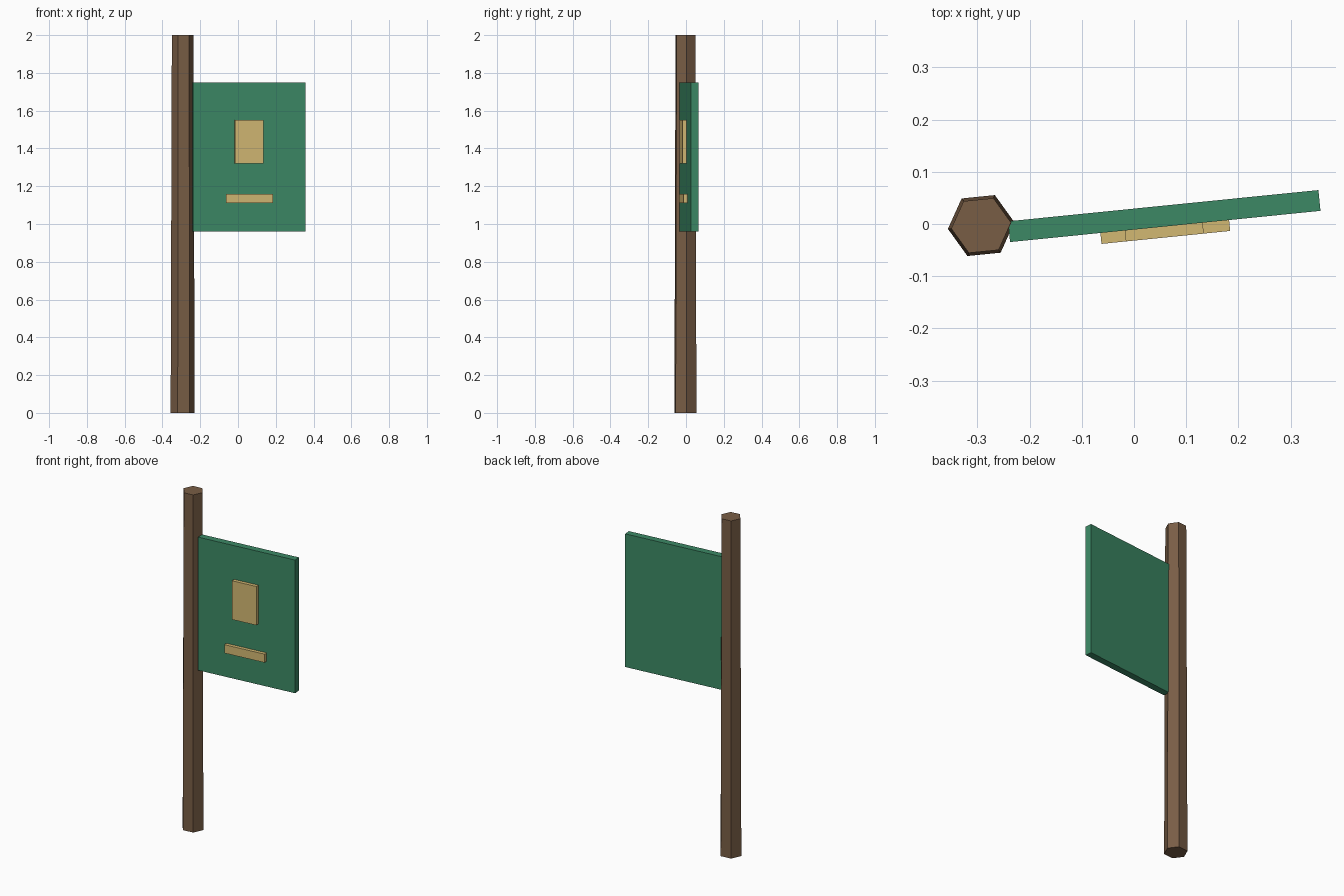
import bpy, bmesh
from math import cos, sin, pi, radians
from mathutils import Matrix

if "Cube" in bpy.data.objects:
    bpy.data.objects.remove(bpy.data.objects["Cube"])

# Whole sign is turned slightly about the post axis
FRAME = Matrix.Translation((-0.293, -0.003, 0)) @ Matrix.Rotation(radians(5.74), 4, 'Z')


def material(name, color):
    mat = bpy.data.materials.new(name)
    mat.diffuse_color = (*color, 1)
    mat.use_nodes = True
    mat.node_tree.nodes["Principled BSDF"].inputs["Base Color"].default_value = mat.diffuse_color
    return mat


WOOD = material("wood", (0.19, 0.11, 0.06))
GREEN = material("green_paint", (0.045, 0.25, 0.13))
YELLOW = material("yellow_paint", (0.65, 0.48, 0.17))


def add_object(name, bm, mat):
    bmesh.ops.recalc_face_normals(bm, faces=bm.faces[:])
    bm.transform(FRAME)
    mesh = bpy.data.meshes.new(name)
    bm.to_mesh(mesh)
    bm.free()
    mesh.materials.append(mat)
    obj = bpy.data.objects.new(name, mesh)
    bpy.context.collection.objects.link(obj)


def box(name, x, y, z, mat):
    """Box from (min, max) ranges in the sign's own frame."""
    bm = bmesh.new()
    bmesh.ops.create_cube(bm, size=1)
    for v in bm.verts:
        v.co = [r[0] if c < 0 else r[1] for c, r in zip(v.co, (x, y, z))]
    add_object(name, bm, mat)


# Tapered six-sided post
bm = bmesh.new()
rings = [[bm.verts.new((r * cos(i * pi / 3), r * sin(i * pi / 3), z)) for i in range(6)]
         for r, z in ((0.064, 0), (0.0575, 2))]
for ring in rings:
    bm.faces.new(ring)
for i in range(6):
    j = (i + 1) % 6
    bm.faces.new((rings[0][i], rings[0][j], rings[1][j], rings[1][i]))
add_object("post", bm, WOOD)

# Board attached to the side of the post
box("board", (0.052, 0.65), (-0.037, 0.003), (0.96, 1.75), GREEN)

# Raised panel and bar on the front of the board
box("front_panel", (0.273, 0.423), (-0.058, -0.037), (1.32, 1.55), YELLOW)
box("front_bar", (0.226, 0.474), (-0.058, -0.037), (1.11, 1.16), YELLOW)
